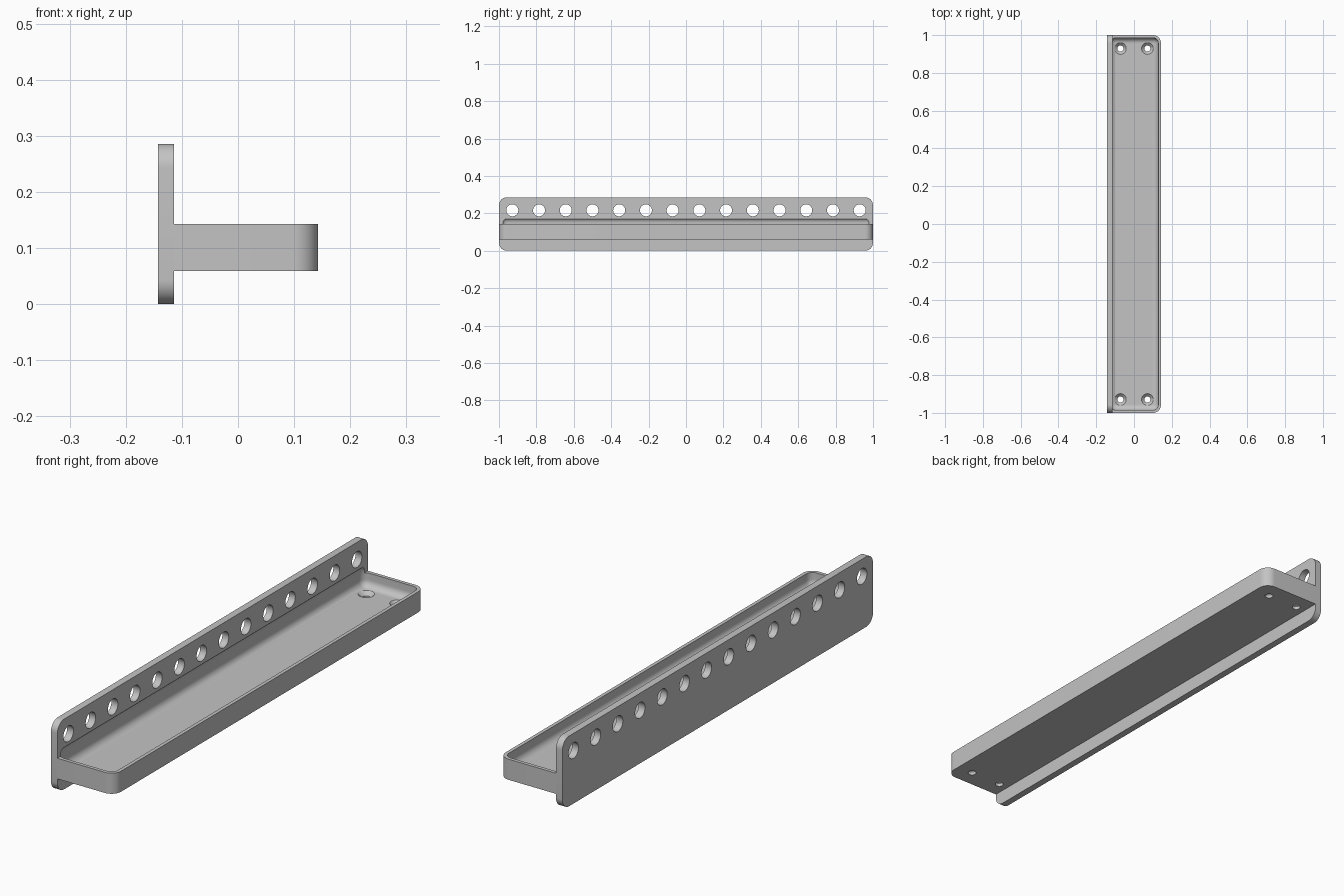
import bpy, bmesh, math
from mathutils import Matrix, Vector

if "Cube" in bpy.data.objects:
    bpy.data.objects.remove(bpy.data.objects["Cube"], do_unlink=True)

grey = bpy.data.materials.new("light_grey")
grey.use_nodes = True
grey.diffuse_color = (0.55, 0.55, 0.55, 1)
grey.node_tree.nodes["Principled BSDF"].inputs["Base Color"].default_value = (0.55, 0.55, 0.55, 1)

PLATE_BACK, PLATE_FACE, FRONT = -0.143, -0.114, 0.143
TRAY_BOTTOM, RIM, FLOOR, WALL = 0.059, 0.143, 0.087, 0.0145
CORNER = 0.043


def finish(name, bm):
    mesh = bpy.data.meshes.new(name)
    bmesh.ops.recalc_face_normals(bm, faces=bm.faces)
    bm.to_mesh(mesh)
    bm.free()
    mesh.materials.append(grey)
    obj = bpy.data.objects.new(name, mesh)
    bpy.context.collection.objects.link(obj)
    return obj


def rounded_box(name, low, high, radius, pick=lambda edge: True, segments=10):
    """Box between two corners, with the picked edges rounded."""
    low, high = Vector(low), Vector(high)
    bm = bmesh.new()
    bmesh.ops.create_cube(bm, size=1)
    for v in bm.verts:
        v.co = (low + high) / 2 + v.co * (high - low)
    edges = [e for e in bm.edges if pick(e)]
    bmesh.ops.bevel(bm, geom=edges, offset=radius, segments=segments,
                    profile=0.5, affect='EDGES')
    return finish(name, bm)


def along(edge, axis):
    return abs((edge.verts[0].co - edge.verts[1].co).normalized()[axis]) > 0.99


def add_cone(bm, centre, r_low, r_high, depth, turn=Matrix()):
    bmesh.ops.create_cone(bm, cap_ends=True, segments=40, radius1=r_low, radius2=r_high,
                          depth=depth, matrix=Matrix.Translation(centre) @ turn)


def cut(obj, cutter):
    mod = obj.modifiers.new("cut", 'BOOLEAN')
    mod.operation, mod.solver, mod.object = 'DIFFERENCE', 'EXACT', cutter
    bpy.context.view_layer.objects.active = obj
    bpy.ops.object.modifier_apply(modifier=mod.name)


# Upright plate and shelf tray
plate = rounded_box("upright_plate", (PLATE_BACK, -1, 0), (PLATE_FACE, 1, 0.286),
                    CORNER, lambda e: along(e, 0))
tray = rounded_box("shelf_tray", (PLATE_FACE, -1, TRAY_BOTTOM), (FRONT, 1, RIM), CORNER,
                   lambda e: along(e, 2) and e.verts[0].co.x > 0)

# Soft-edged pocket, which also bites slightly into the plate
pocket = rounded_box("pocket_cutter", (PLATE_FACE - 0.01, -1 + WALL, FLOOR),
                     (FRONT - WALL, 1 - WALL, 0.178), 0.029, segments=8)

# Row of round holes through the plate
bm = bmesh.new()
for i in range(14):
    add_cone(bm, (PLATE_FACE, (i - 6.5) / 7, 0.216), 0.032, 0.032, 0.2,
             Matrix.Rotation(math.pi / 2, 4, 'Y'))
row_holes = finish("row_hole_cutter", bm)

# Countersunk screw holes in the tray floor
bm = bmesh.new()
for x in (-0.072, 0.071):
    for y in (-0.929, 0.929):
        add_cone(bm, (x, y, TRAY_BOTTOM), 0.016, 0.016, 0.1)
screw_holes = finish("screw_hole_cutter", bm)
bm = bmesh.new()
for x in (-0.072, 0.071):
    for y in (-0.929, 0.929):
        add_cone(bm, (x, y, FLOOR - 0.005), 0.011, 0.041, 0.03)
countersinks = finish("countersink_cutter", bm)

for obj, cutters in ((plate, (pocket, row_holes)),
                     (tray, (pocket, screw_holes, countersinks))):
    for cutter in cutters:
        cut(obj, cutter)
    bpy.ops.object.select_all(action='DESELECT')
    obj.select_set(True)
    bpy.context.view_layer.objects.active = obj
    bpy.ops.object.shade_smooth_by_angle(angle=math.radians(30))

for cutter in (pocket, row_holes, screw_holes, countersinks):
    bpy.data.objects.remove(cutter, do_unlink=True)
